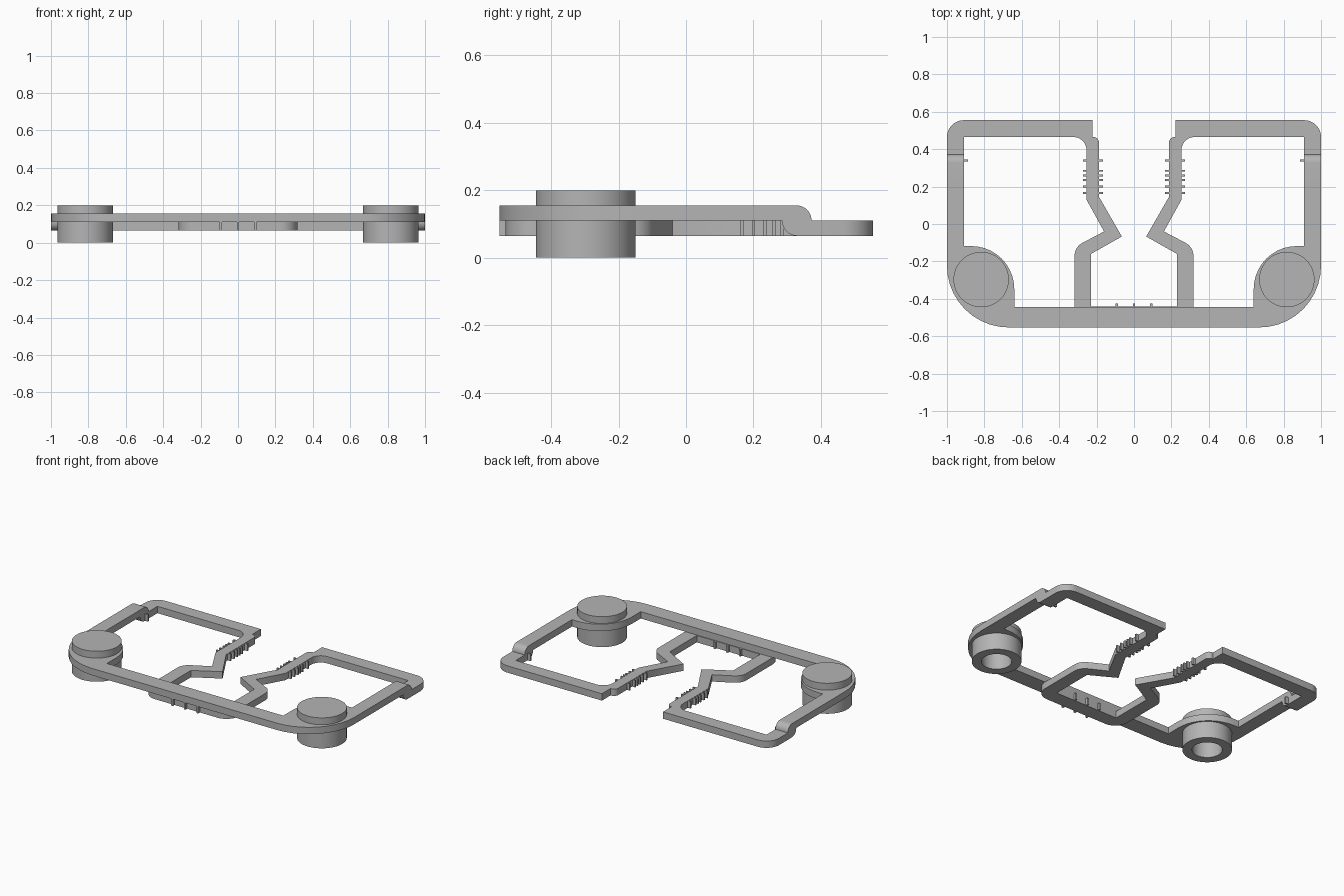
import bpy, bmesh, math
from mathutils import Vector, Matrix

cube = bpy.data.objects.get("Cube")
if cube:
    bpy.data.objects.remove(cube)

grey = bpy.data.materials.new("plain grey")
grey.use_nodes = True
colour = (0.46, 0.46, 0.46, 1)
grey.diffuse_color = colour
grey.node_tree.nodes["Principled BSDF"].inputs["Base Color"].default_value = colour

LOW, MID, TOP = 0.065, 0.11, 0.155


def finish(name, bm):
    """Turn a bmesh into a named, smooth-shaded object."""
    bmesh.ops.recalc_face_normals(bm, faces=bm.faces)
    mesh = bpy.data.meshes.new(name)
    bm.to_mesh(mesh)
    bm.free()
    mesh.materials.append(grey)
    obj = bpy.data.objects.new(name, mesh)
    bpy.context.collection.objects.link(obj)
    bpy.ops.object.select_all(action='DESELECT')
    obj.select_set(True)
    bpy.context.view_layer.objects.active = obj
    bpy.ops.object.shade_smooth_by_angle(angle=math.radians(30))
    return obj


def rounded(corners, steps=10):
    """Fillet every corner that carries a radius as its third value."""
    out = []
    for i, c in enumerate(corners):
        p = Vector(c[:2])
        if len(c) < 3:
            out.append(p)
            continue
        a = (Vector(corners[i - 1][:2]) - p).normalized()
        b = (Vector(corners[(i + 1) % len(corners)][:2]) - p).normalized()
        half = a.angle(b) / 2
        centre = p + (a + b).normalized() * (c[2] / math.sin(half))
        reach = c[2] / math.tan(half)
        start, end = p + a * reach - centre, p + b * reach - centre
        turn = start.angle(end)
        for k in range(steps + 1):
            t = k / steps
            out.append(centre + (start * math.sin((1 - t) * turn)
                                 + end * math.sin(t * turn)) / math.sin(turn))
    return out


def prism(name, outline, low, high, along_x=False):
    """Extrude an outline along z, or a y-z outline along x."""
    bm = bmesh.new()
    verts = [bm.verts.new((low, p.x, p.y) if along_x else (p.x, p.y, low)) for p in outline]
    face = bm.faces.new(verts)
    moved = bmesh.ops.extrude_face_region(bm, geom=[face])["geom"]
    shift = (high - low, 0, 0) if along_x else (0, 0, high - low)
    bmesh.ops.translate(bm, vec=shift, verts=[v for v in moved if isinstance(v, bmesh.types.BMVert)])
    return finish(name, bm)


def mirrored(corners):
    return rounded(corners + [(-c[0], *c[1:]) for c in reversed(corners)])


def block(name, x0, x1, y0, y1, z0, z1):
    bm = bmesh.new()
    bmesh.ops.create_cube(bm, size=1)
    bmesh.ops.transform(bm, verts=bm.verts, matrix=Matrix.Translation(
        ((x0 + x1) / 2, (y0 + y1) / 2, (z0 + z1) / 2)) @ Matrix.Diagonal((x1 - x0, y1 - y0, z1 - z0, 1)))
    return finish(name, bm)


# Upper frame: front bar, rounded lobes and side bars
prism("upper_frame", mirrored([
    (1, -0.553, 0.33), (1, 0.2), (0.91, 0.2), (0.91, -0.118),
    (0.64, -0.118, 0.23), (0.64, -0.445)]), MID, TOP)

# Lower clip: crossbar, kinked arms and back bars in one strip
prism("lower_clip", mirrored([
    (0.318, -0.535, 0.09), (0.318, -0.123, 0.08), (0.16, -0.04), (0.254, 0.13),
    (0.254, 0.465, 0.07), (0.91, 0.465), (0.91, 0.39), (1, 0.39),
    (1, 0.555, 0.09), (0.222, 0.555), (0.222, 0.465), (0.187, 0.465, 0.03),
    (0.187, 0.145), (0.065, -0.067), (0.23, -0.16), (0.23, -0.44)]), LOW, MID)

# Curved step that carries each side bar down to the lower level
step = rounded([(0.2, MID), (0.285, MID), (0.285, LOW, 0.044), (0.39, LOW),
                (0.39, MID), (0.372, MID), (0.372, TOP, 0.044), (0.2, TOP)])

for side, s in (("left", 1), ("right", -1)):
    prism(side + "_step", step, *sorted((0.91 * s, s)), along_x=True)

    # Hollow foot with a solid cap
    bm = bmesh.new()
    profile = [(0.09, 0), (0.148, 0), (0.148, 0.2), (0, 0.2), (0, 0.15), (0.09, 0.15)]
    vs = [bm.verts.new((r, 0, z)) for r, z in profile]
    edges = [bm.edges.new((vs[i - 1], vs[i])) for i in range(len(vs)) if i != 4]
    bmesh.ops.spin(bm, geom=vs + edges, axis=(0, 0, 1), cent=(0, 0, 0),
                   angle=math.tau, steps=48, use_duplicate=False)
    bmesh.ops.remove_doubles(bm, verts=bm.verts, dist=0.0001)
    bmesh.ops.translate(bm, verts=bm.verts, vec=(0.817 * s, -0.297, 0))
    finish(side + "_foot", bm)

    # Thin ribs through the arm and one inside the side bar
    for y in (0.34, 0.285, 0.26, 0.235, 0.2, 0.165):
        block(side + "_arm_rib", *sorted((0.167 * s, 0.273 * s)), y - 0.005, y + 0.005, LOW, MID)
    block(side + "_bar_rib", *sorted((0.888 * s, 0.95 * s)), 0.335, 0.345, LOW, MID)

# Ribs through the front crossbar
for x in (-0.092, 0, 0.092):
    block("crossbar_rib", x - 0.006, x + 0.006, -0.553, -0.425, LOW, MID)
